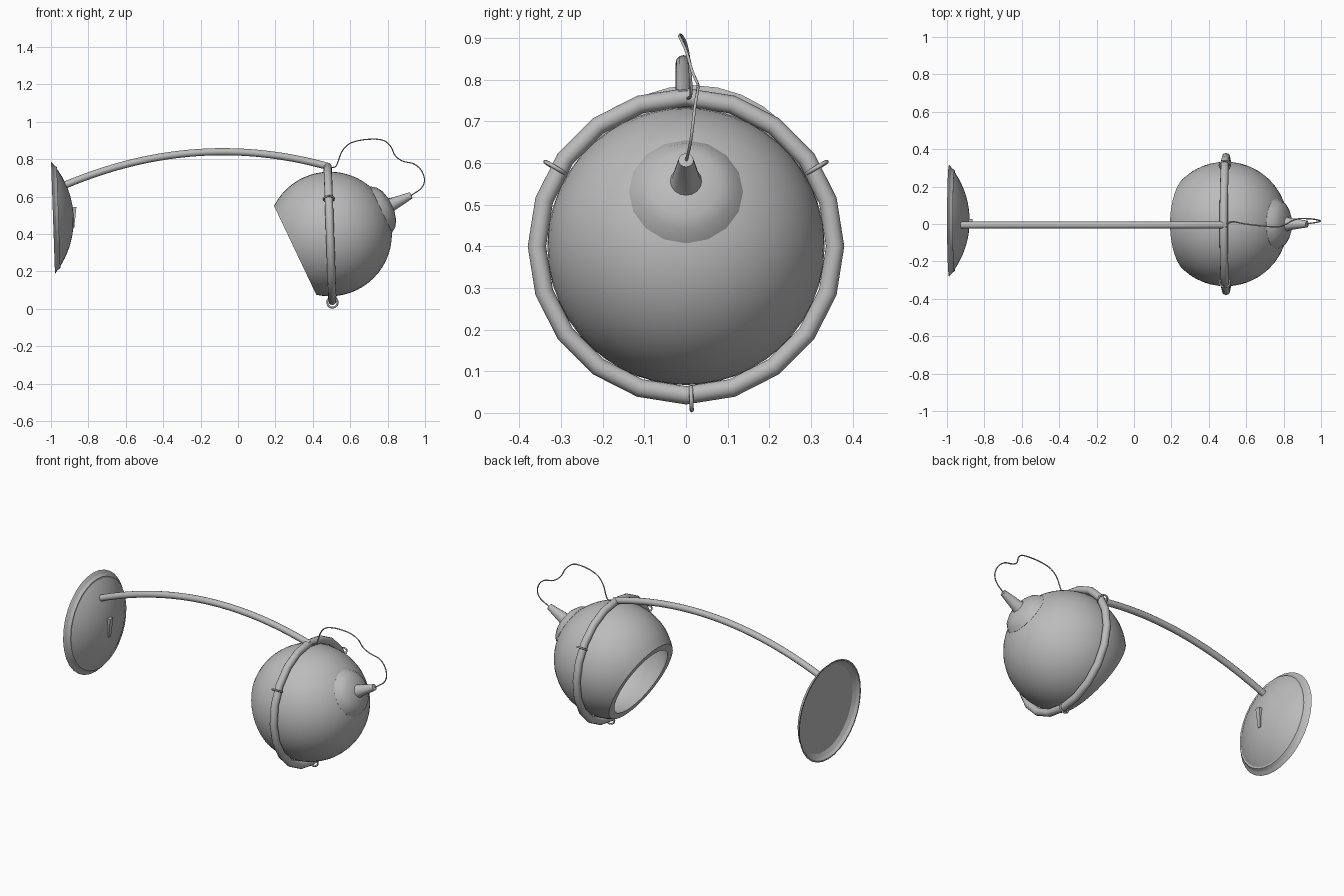
import bpy
import bmesh
from math import sin, cos, pi, acos, radians
from mathutils import Matrix, Vector

cube = bpy.data.objects.get("Cube")
if cube:
    bpy.data.objects.remove(cube)

grey = bpy.data.materials.new("plain grey")
grey.use_nodes = True
grey.diffuse_color = (0.5, 0.5, 0.5, 1)
for node in grey.node_tree.nodes:
    if node.type == "BSDF_PRINCIPLED":
        node.inputs["Base Color"].default_value = grey.diffuse_color


def finish(name, bm, matrix=Matrix(), angle=40):
    """Turn a bmesh into a smooth shaded object with sharp edges kept."""
    bmesh.ops.remove_doubles(bm, verts=bm.verts, dist=0.0002)
    bmesh.ops.recalc_face_normals(bm, faces=bm.faces)
    bm.transform(matrix)
    mesh = bpy.data.meshes.new(name)
    bm.to_mesh(mesh)
    bm.free()
    mesh.materials.append(grey)
    mesh.shade_smooth()
    mesh.set_sharp_from_angle(angle=radians(angle))
    obj = bpy.data.objects.new(name, mesh)
    bpy.context.collection.objects.link(obj)
    return obj


def lathe(name, profile, steps, matrix, closed=False, angle=40):
    """Spin (radius, height) points about the local z axis."""
    bm = bmesh.new()
    verts = [bm.verts.new((r, 0, h)) for r, h in profile]
    edges = [bm.edges.new(pair) for pair in zip(verts, verts[1:])]
    if closed:
        edges.append(bm.edges.new((verts[-1], verts[0])))
    bmesh.ops.spin(bm, geom=verts + edges, cent=(0, 0, 0), axis=(0, 0, 1),
                   angle=2 * pi, steps=steps)
    return finish(name, bm, matrix, angle)


def torus(name, major, minor, steps, sides, matrix):
    angles = [2 * pi * i / sides for i in range(sides)]
    profile = [(major + minor * cos(a), minor * sin(a)) for a in angles]
    return lathe(name, profile, steps, matrix, closed=True, angle=60)


def tube(name, points, radius, sides):
    """Sweep a round section along a path."""
    pts = [Vector(p) for p in points]
    bm = bmesh.new()
    rings = []
    for i, p in enumerate(pts):
        along = pts[min(i + 1, len(pts) - 1)] - pts[max(i - 1, 0)]
        side = Vector((0, 1, 0))
        side = (side - along * side.dot(along) / along.length_squared).normalized()
        up = along.normalized().cross(side)
        rings.append([bm.verts.new(p + radius * (side * cos(a) + up * sin(a)))
                      for a in (2 * pi * k / sides for k in range(sides))])
    for a, b in zip(rings, rings[1:]):
        for k in range(sides):
            n = (k + 1) % sides
            bm.faces.new((a[k], a[n], b[n], b[k]))
    bm.faces.new(rings[0])
    bm.faces.new(rings[-1])
    return finish(name, bm, angle=60)


def smooth_path(points, cuts):
    """Catmull-Rom interpolation through the given points."""
    p = [Vector(q) for q in points]
    p = [2 * p[0] - p[1]] + p + [2 * p[-1] - p[-2]]
    path = []
    for a, b, c, d in zip(p, p[1:], p[2:], p[3:]):
        for k in range(cuts):
            t = k / cuts
            path.append(b + (c - a) * t / 2 + (a - 2.5 * b + 2 * c - d / 2) * t ** 2
                        + (1.5 * (b - c) + (d - a) / 2) * t ** 3)
    return path + [p[-2]]


def axis_frame(x, y, z, tilt):
    """Local z points along +x, raised by tilt degrees."""
    return Matrix.Translation((x, y, z)) @ Matrix.Rotation(radians(90 - tilt), 4, "Y")


def arc(radius, start, end, count):
    step = (end - start) / count
    return [(radius * sin(start + step * i), radius * cos(start + step * i))
            for i in range(count + 1)]


# Hollow spherical shade, cut flat at the mouth
shade_frame = axis_frame(0.49, 0, 0.4, 25.4)
OUTER, INNER, MOUTH = 0.333, 0.3, -0.204
lathe("lamp_shade",
      arc(OUTER, 0, acos(MOUTH / OUTER), 20) + arc(INNER, acos(MOUTH / INNER), 0, 20),
      48, shade_frame)

# Socket cap and tapered cable sleeve on the back of the shade
lathe("socket_cap", [(0, 0.29), (0.13, 0.29), (0.137, 0.305), (0.115, 0.335),
                     (0.085, 0.353), (0.04, 0.365), (0, 0.368)], 16, shade_frame)
lathe("cable_sleeve", [(0, 0.35), (0.042, 0.355), (0.034, 0.375), (0.018, 0.482),
                       (0, 0.485)], 16, shade_frame)

# Hoop around the shade with three clips
hoop_frame = axis_frame(0.492, 0, 0.4, 2)
torus("hoop", 0.358, 0.022, 20, 12, hoop_frame)
for name, turn in (("bottom", 2), ("back", 121), ("front", -121)):
    clip_frame = (hoop_frame @ Matrix.Rotation(radians(turn), 4, "Z")
                  @ Matrix.Translation((0.366, 0, 0)) @ Matrix.Rotation(pi / 2, 4, "X"))
    torus(name + "_clip", 0.028, 0.005, 20, 8, clip_frame)

# Long bowed arm
xs = [-0.93 + 1.42 * i / 28 for i in range(29)]
tube("arm", [(x, -0.006, 0.84 - 0.25 * (x + 0.08) ** 2) for x in xs], 0.019, 12)

# Domed wall plate with a recessed flat back
dome = [(r, h - 0.354) for r, h in arc(0.464, 0, 0.703, 10)]
lathe("wall_plate", dome + [(0.292, 0), (0.27, 0.03), (0, 0.03)], 32,
      axis_frame(-0.989, 0.018, 0.487, 2))

# Small tapered switch on the plate
bm = bmesh.new()
bmesh.ops.create_cube(bm, size=1)
for v in bm.verts:
    top = v.co.z > 0
    v.co.y *= 0.032 if top else 0.02
    v.co.x = (-0.864 if top else -0.876) if v.co.x > 0 else -0.9
    v.co.z = 0.545 if top else 0.43
finish("switch", bm, Matrix.Translation((0, 0.01, 0)), 30)

# Thin looping cable from the arm end to the sleeve
cable = [(0.49, 0, 0.755), (0.525, 0.012, 0.765), (0.555, 0.008, 0.84),
         (0.6, 0, 0.885), (0.68, -0.01, 0.905), (0.77, -0.015, 0.903),
         (0.815, 0, 0.87), (0.84, 0.015, 0.82), (0.88, 0.028, 0.79),
         (0.94, 0.028, 0.775), (0.98, 0.022, 0.74), (0.997, 0.016, 0.69),
         (0.98, 0.01, 0.645), (0.92, 0, 0.603)]
tube("cable", smooth_path(cable, 5), 0.0035, 6)
